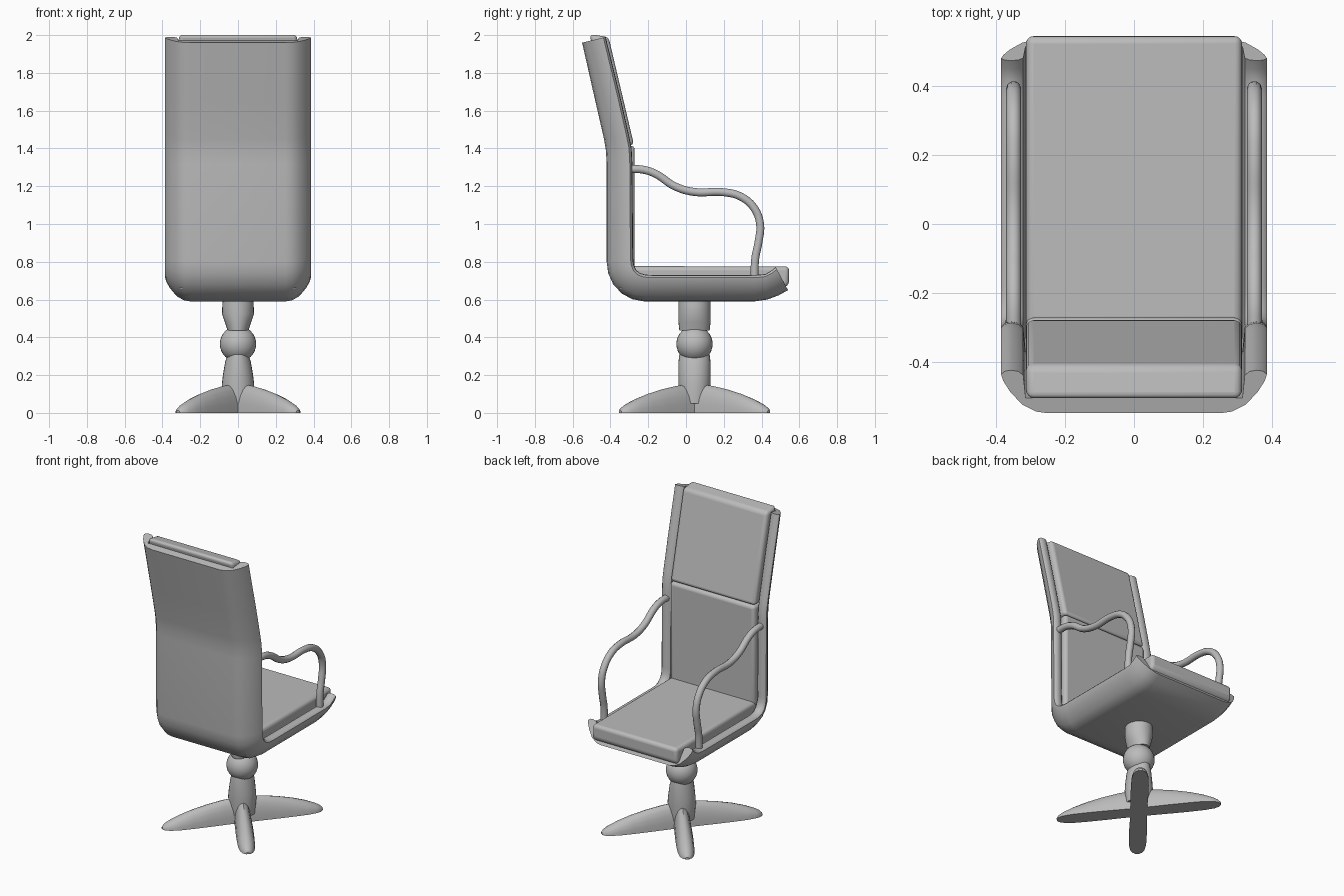
import bpy, bmesh, math
from mathutils import Vector

cube = bpy.data.objects.get("Cube")
if cube:
    bpy.data.objects.remove(cube, do_unlink=True)

grey = bpy.data.materials.new("plain grey")
grey.use_nodes = True
grey.diffuse_color = (0.5, 0.5, 0.5, 1)
grey.node_tree.nodes["Principled BSDF"].inputs["Base Color"].default_value = (0.5, 0.5, 0.5, 1)


def smooth(obj, angle=40):
    bpy.ops.object.select_all(action="DESELECT")
    obj.select_set(True)
    bpy.context.view_layer.objects.active = obj
    bpy.ops.object.shade_smooth_by_angle(angle=math.radians(angle))


def loft(name, rings):
    """Skin a list of closed rings and cap both ends."""
    bm = bmesh.new()
    loops = [[bm.verts.new(p) for p in ring] for ring in rings]
    n = len(loops[0])
    for a, b in zip(loops, loops[1:]):
        for i in range(n):
            j = (i + 1) % n
            bm.faces.new((a[i], a[j], b[j], b[i]))
    bm.faces.new(loops[0])
    bm.faces.new(loops[-1])
    bmesh.ops.recalc_face_normals(bm, faces=bm.faces)
    mesh = bpy.data.meshes.new(name)
    bm.to_mesh(mesh)
    bm.free()
    obj = bpy.data.objects.new(name, mesh)
    mesh.materials.append(grey)
    bpy.context.collection.objects.link(obj)
    smooth(obj)
    return obj


# Shell: a U section swept along paired outer and rim paths (y, z)
half = [(0, 0), (0.25, 0), (0.285, 0.04), (0.325, 0.2), (0.36, 0.5), (0.38, 0.75),
        (0.386, 0.9), (0.375, 0.98), (0.355, 1), (0.335, 0.97), (0.322, 0.88),
        (0.315, 0.36), (0, 0.35)]
section = half + [(-x, d) for x, d in half[-2:0:-1]]
path = [((-0.55, 1.96), (-0.425, 1.99)),
        ((-0.48, 1.65), (-0.347, 1.67)),
        ((-0.434, 1.45), (-0.302, 1.47)),
        ((-0.424, 1.39), (-0.288, 1.40)),
        ((-0.42, 1.32), (-0.284, 1.32)),
        ((-0.42, 0.80), (-0.28, 0.82)),
        ((-0.412, 0.74), (-0.276, 0.785)),
        ((-0.385, 0.68), (-0.264, 0.757)),
        ((-0.34, 0.632), (-0.243, 0.74)),
        ((-0.285, 0.602), (-0.215, 0.732)),
        ((-0.22, 0.59), (-0.18, 0.73)),
        ((0.36, 0.59), (0.37, 0.73)),
        ((0.43, 0.6), (0.42, 0.735)),
        ((0.49, 0.622), (0.45, 0.752)),
        ((0.54, 0.65), (0.475, 0.772))]
rings = []
for outer, rim in path:
    o, r = Vector(outer), Vector(rim)
    rings.append([(x, *o.lerp(r, d)) for x, d in section])
loft("shell", rings)


# Cushions: rounded slabs from side profiles
def cushion(name, profile, width=0.314):
    obj = loft(name, [[(x, y, z) for y, z in profile] for x in (-width, width)])
    bev = obj.modifiers.new("rounding", "BEVEL")
    bev.width = 0.022
    bev.segments = 4
    bev.limit_method = "ANGLE"
    bev.angle_limit = math.radians(20)


cushion("seat_cushion", [(-0.36, 0.65), (0.5, 0.65), (0.546, 0.68), (0.546, 0.775), (-0.29, 0.777)])
cushion("lower_back_cushion", [(-0.375, 0.74), (-0.272, 0.74), (-0.272, 1.415), (-0.375, 1.415)])
cushion("upper_back_cushion", [(-0.385, 1.417), (-0.275, 1.417), (-0.41, 1.99), (-0.51, 2.005)])

# Armrests: bent tubes
arm_path = [(-0.31, 1.29), (-0.23, 1.288), (-0.16, 1.265), (-0.06, 1.2), (0.04, 1.17),
            (0.2, 1.168), (0.29, 1.145), (0.36, 1.085), (0.392, 1.0), (0.383, 0.9),
            (0.367, 0.82), (0.362, 0.71)]
for side, x in (("left", 0.35), ("right", -0.35)):
    curve = bpy.data.curves.new(side + "_armrest", "CURVE")
    curve.dimensions = "3D"
    curve.bevel_depth = 0.022
    curve.bevel_resolution = 3
    curve.resolution_u = 6
    curve.use_fill_caps = True
    spline = curve.splines.new("BEZIER")
    spline.bezier_points.add(len(arm_path) - 1)
    for point, (y, z) in zip(spline.bezier_points, arm_path):
        point.co = (x, y, z)
        point.handle_left_type = point.handle_right_type = "AUTO"
    curve.materials.append(grey)
    bpy.context.collection.objects.link(bpy.data.objects.new(side + "_armrest", curve))

# Pedestal: oval columns with a ball between
CY = 0.045


def column(name, levels, sides=24):
    turn = [math.tau * i / sides for i in range(sides)]
    loft(name, [[(rx * math.cos(a), CY + ry * math.sin(a), z) for a in turn]
                for z, rx, ry in levels])


column("upper_column", [(0.62, 0.08, 0.085), (0.57, 0.083, 0.086), (0.525, 0.085, 0.086),
                        (0.48, 0.07, 0.085), (0.435, 0.055, 0.08)])
column("lower_column", [(0.31, 0.055, 0.08), (0.27, 0.068, 0.085), (0.2, 0.08, 0.086),
                        (0.15, 0.086, 0.086), (0.05, 0.08, 0.08)])
bpy.ops.mesh.primitive_uv_sphere_add(segments=32, ring_count=16, radius=0.096,
                                     location=(0, CY, 0.365))
ball = bpy.context.object
ball.name = "pedestal_ball"
ball.data.materials.append(grey)
smooth(ball)

# Feet: four tapered arched legs; stations are (distance, half width, height)
stations = [(0, 0.05, 0.155), (0.12, 0.052, 0.143), (0.22, 0.054, 0.125), (0.32, 0.054, 0.1),
            (0.4, 0.052, 0.073), (0.46, 0.043, 0.047), (0.49, 0.03, 0.03), (0.505, 0.012, 0.014)]
arc = [math.pi * i / 10 for i in range(11)]
for sx, side in ((1, "left"), (-1, "right")):
    for sy, end in ((-1, "front"), (1, "back")):
        along = Vector((0.31 * sx, 0.385 * sy, 0)).normalized()
        across = Vector((-along.y, along.x, 0))
        rings = []
        for t, w, h in stations:
            base = Vector((0, CY, 0)) + along * t
            rings.append([base + across * (w * math.cos(a)) + Vector((0, 0, h * math.sin(a)))
                          for a in arc])
        loft(f"{end}_{side}_foot", rings)
